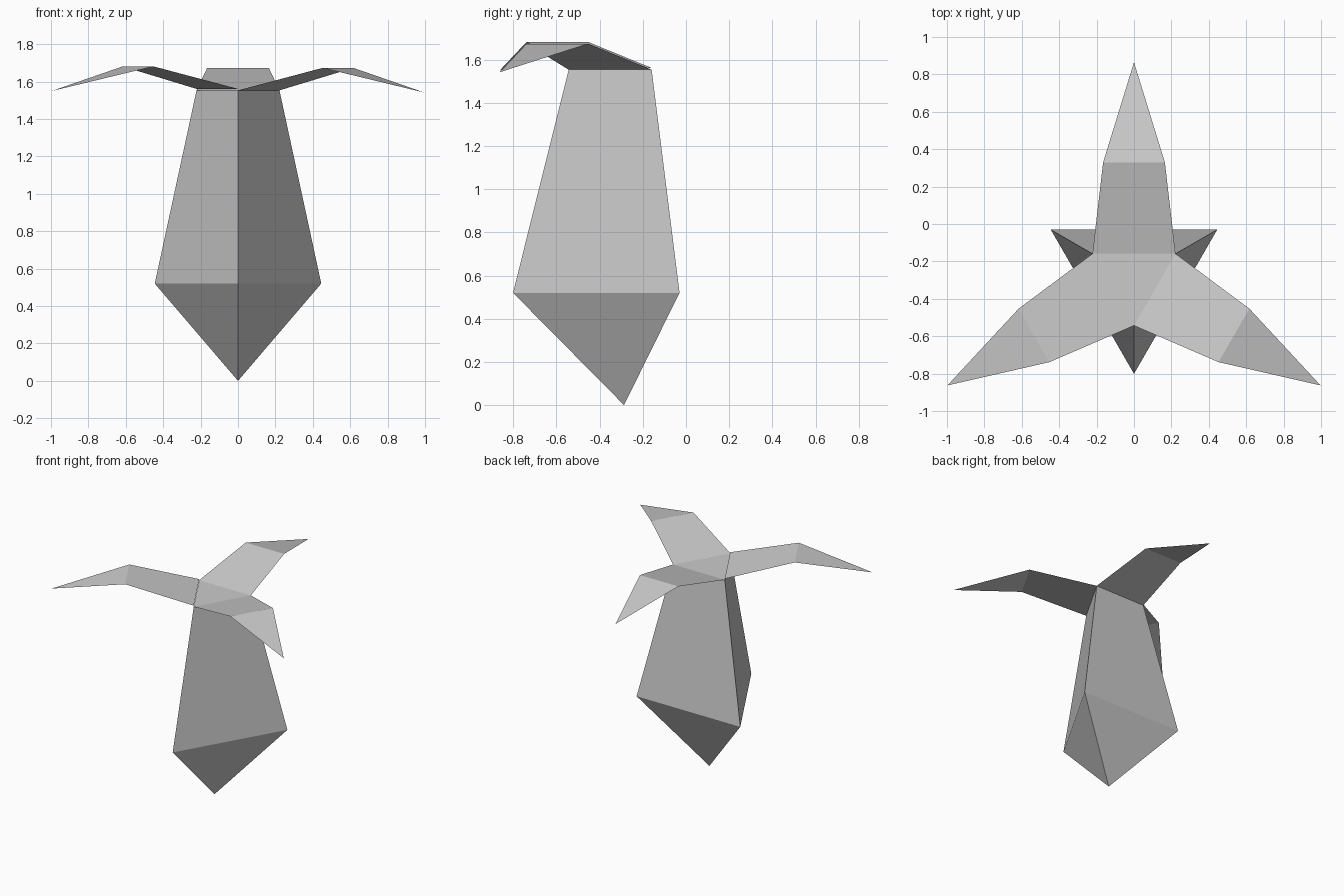
import bpy
from math import radians, sin, cos
from mathutils import Matrix, Vector

cube = bpy.data.objects.get("Cube")
if cube:
    bpy.data.objects.remove(cube, do_unlink=True)

AXIS_Y = -0.287     # centre line of the three-sided body
TOP_Z = 1.553

grey = bpy.data.materials.new("light grey")
grey.use_nodes = True
colour = (0.6, 0.6, 0.6, 1)
grey.diffuse_color = colour
grey.node_tree.nodes["Principled BSDF"].inputs["Base Color"].default_value = colour


def add_mesh(name, verts, faces):
    mesh = bpy.data.meshes.new(name)
    mesh.from_pydata(verts, [], faces)
    mesh.materials.append(grey)
    obj = bpy.data.objects.new(name, mesh)
    obj.location.y = AXIS_Y
    bpy.context.collection.objects.link(obj)
    return obj


def ring(radius, z):
    return [Vector((radius * cos(radians(a)), radius * sin(radians(a)), z))
            for a in (-90, 30, 150)]


# Body: tapered triangular prism ending in a point at the bottom
verts = ring(0.514, 0.52) + ring(0.256, TOP_Z) + [Vector((0, 0, 0))]
faces = [(3, 4, 5)]
for i in range(3):
    j = (i + 1) % 3
    faces += [(i, j, j + 3, i + 3), (6, j, i)]
add_mesh("body", verts, faces)

# Leaves: thin bent blades, one hinged on each top edge
profile = [(0.222, 0.128, 0), (0.165, 0.617, 0.12)]   # half width, reach, rise
blade = [Vector((s * w, r, h)) for w, r, h in profile for s in (-1, 1)]
blade.append(Vector((0, 1.152, -0.012)))
for name, angle, lift in (("back_leaf", 0, 0),
                          ("right_leaf", 120, 0.008),
                          ("left_leaf", -120, 0)):
    turn = Matrix.Rotation(radians(angle), 3, "Z")
    offset = Vector((0, 0, TOP_Z + lift))
    add_mesh(name, [turn @ v + offset for v in blade], [(0, 1, 3, 2), (2, 3, 4)])
